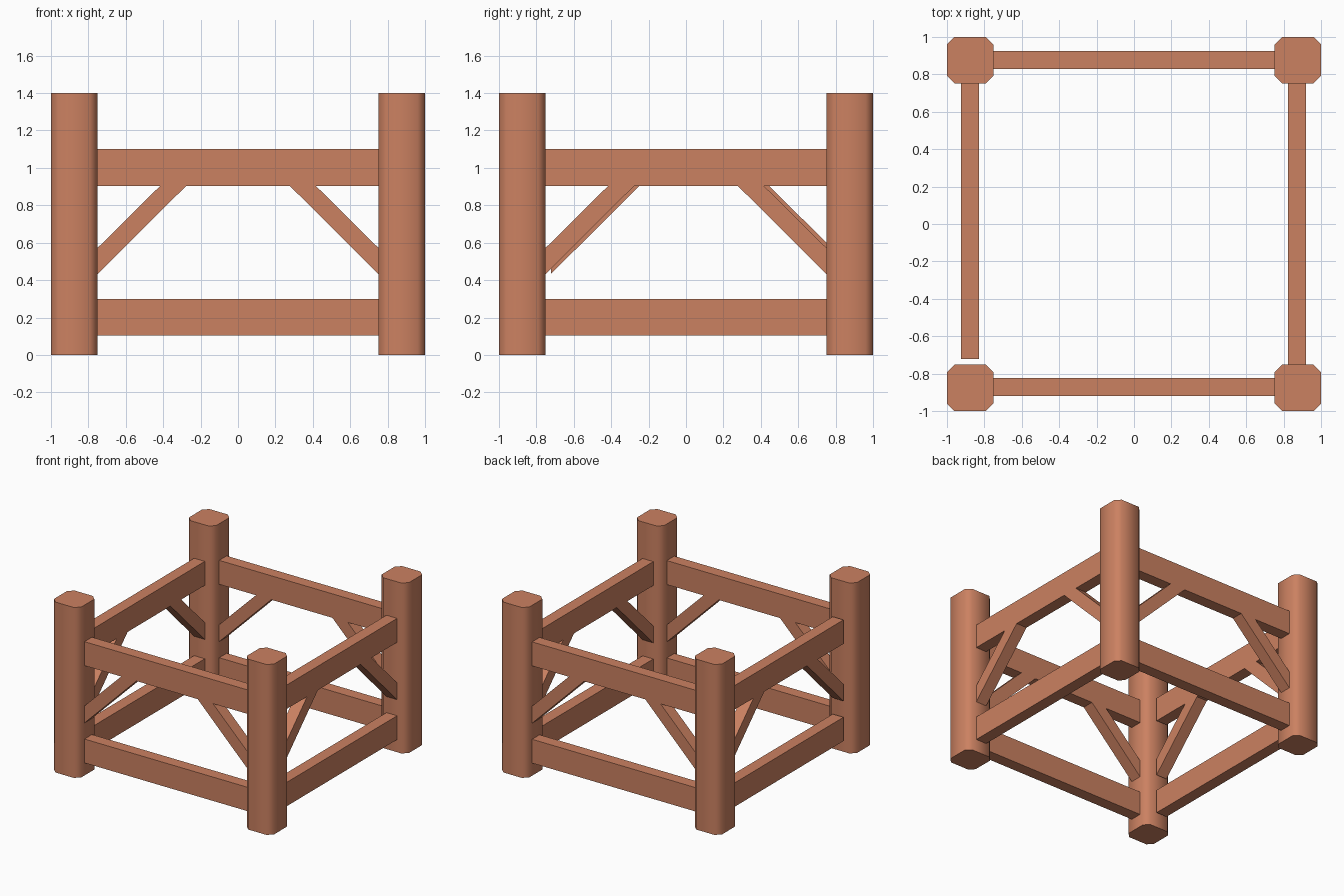
import bpy, bmesh, math
from mathutils import Matrix

if "Cube" in bpy.data.objects:
    bpy.data.objects.remove(bpy.data.objects["Cube"])

wood = bpy.data.materials.new("reddish wood")
wood.diffuse_color = (0.60, 0.22, 0.12, 1)
wood.use_nodes = True
wood.node_tree.nodes["Principled BSDF"].inputs["Base Color"].default_value = wood.diffuse_color

T = 0.097      # thickness of rails and braces
REACH = 0.751  # rails run between the inner faces of the posts


def prism(name, profile, depth, matrix):
    """Extrude a 2D profile along local z from 0 to depth, then place it."""
    bm = bmesh.new()
    base = bm.faces.new([bm.verts.new((x, y, 0)) for x, y in profile])
    ext = bmesh.ops.extrude_face_region(bm, geom=[base], use_keep_orig=True)
    top = [v for v in ext["geom"] if isinstance(v, bmesh.types.BMVert)]
    bmesh.ops.translate(bm, verts=top, vec=(0, 0, depth))
    bm.transform(matrix)
    bmesh.ops.recalc_face_normals(bm, faces=bm.faces)
    me = bpy.data.meshes.new(name)
    bm.to_mesh(me)
    bm.free()
    me.materials.append(wood)
    ob = bpy.data.objects.new(name, me)
    bpy.context.collection.objects.link(ob)
    return ob


# Corner posts: square section with chamfered corners, smooth sides
h, c = 0.124, 0.084
octagon = [(h, -c), (h, c), (c, h), (-c, h), (-h, c), (-h, -c), (-c, -h), (c, -h)]
for sx, xn in ((-1, "left"), (1, "right")):
    for sy, yn in ((-1, "front"), (1, "back")):
        post = prism(f"{yn}_{xn}_post", octagon, 1.4,
                     Matrix.Translation((sx * 0.876, sy * 0.876, 0)))
        bpy.ops.object.select_all(action='DESELECT')
        post.select_set(True)
        bpy.context.view_layer.objects.active = post
        bpy.ops.object.shade_smooth_by_angle(angle=math.radians(60))

# Side frames: two rails and two diagonal braces, drawn in (along, height)
rails = {"lower_rail": (0.104, 0.30), "upper_rail": (0.903, 1.10)}
brace = [(REACH, 0.432), (REACH, 0.572), (0.417, 0.903), (0.278, 0.903)]
upright = Matrix.Rotation(math.pi / 2, 4, 'X') @ Matrix.Translation((0, 0, -T / 2))

# name, rotation about z, position of the middle of the side
sides = [("front", 0, (0, -0.872)), ("back", 0, (0, 0.877)),
         ("left", 90, (-0.877, 0.028)), ("right", 90, (0.872, 0))]
for side, angle, (px, py) in sides:
    place = (Matrix.Translation((px, py, 0))
             @ Matrix.Rotation(math.radians(angle), 4, 'Z') @ upright)
    for rail, (z0, z1) in rails.items():
        prism(f"{side}_{rail}", [(-REACH, z0), (REACH, z0), (REACH, z1), (-REACH, z1)],
              T, place)
    for i, s in enumerate((-1, 1), 1):
        prism(f"{side}_brace_{i}", [(s * x, z) for x, z in brace], T, place)
